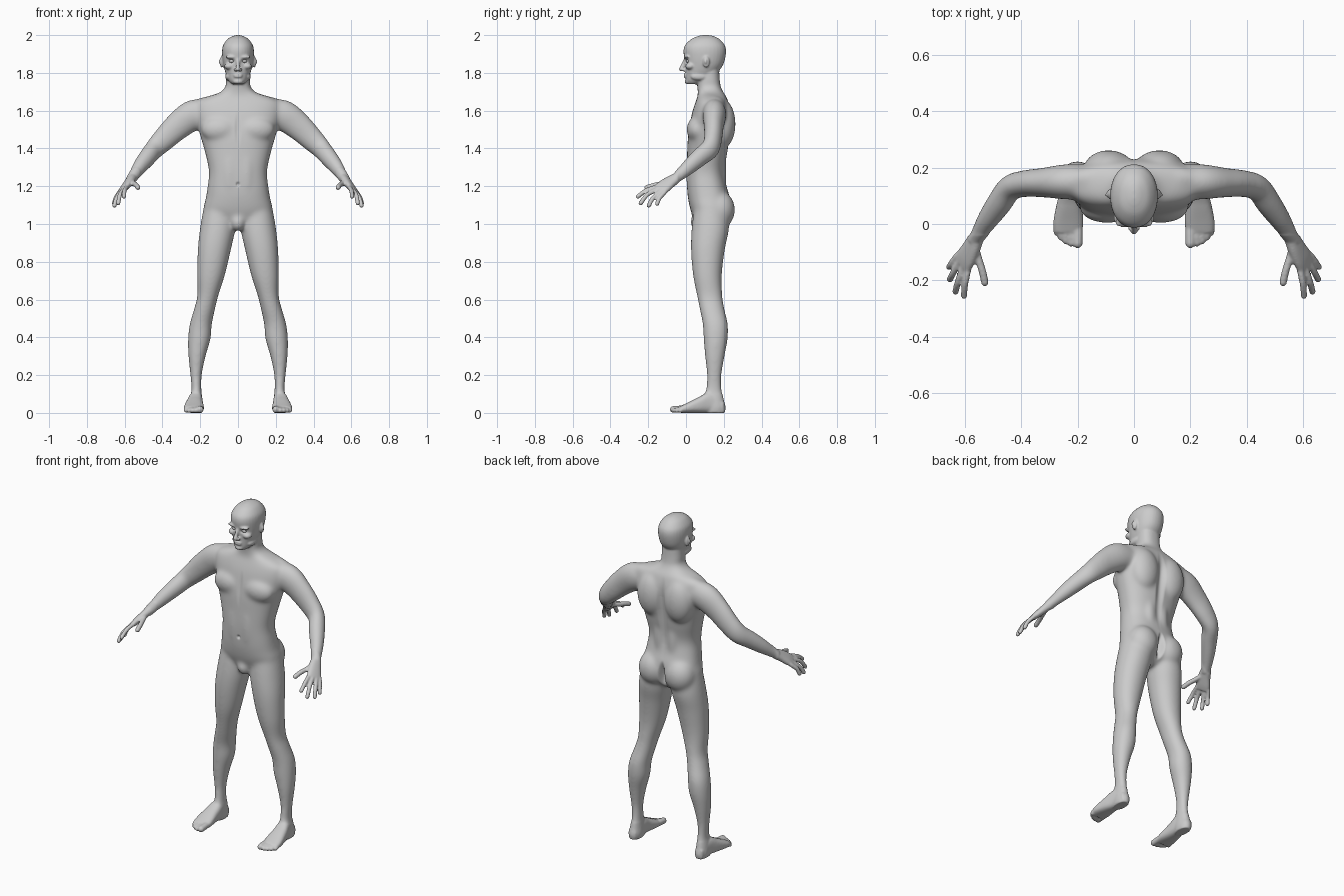
import bpy, bmesh, math
from mathutils import Vector, Matrix

cube = bpy.data.objects.get("Cube")
if cube:
    bpy.data.objects.remove(cube, do_unlink=True)

skin = bpy.data.materials.new("plain grey")
skin.use_nodes = True
skin.diffuse_color = (.6, .6, .6, 1)
skin.node_tree.nodes["Principled BSDF"].inputs["Base Color"].default_value = skin.diffuse_color

half = bmesh.new()      # parts on the left side, mirrored later
middle = bmesh.new()    # parts on the centre line


def spline(stations, steps=5):
    """Smooth curve through rows of numbers."""
    rows = [stations[0]] + list(stations) + [stations[-1]]
    out = []
    for a, b, c, d in zip(rows, rows[1:], rows[2:], rows[3:]):
        for i in range(steps):
            t = i / steps
            out.append([q + t / 2 * (r - p + t * (2 * p - 5 * q + 4 * r - s + t * (3 * (q - r) + s - p)))
                        for p, q, r, s in zip(a, b, c, d)])
    return out + [list(stations[-1])]


def sweep(bm, rings, power=2.0, sides=32):
    """Skin a row of (centre, u, v) superellipses and cap the ends."""
    loops = []
    for centre, u, v in rings:
        loop = []
        for i in range(sides):
            a = math.tau * i / sides
            c, s = math.cos(a), math.sin(a)
            loop.append(bm.verts.new(centre
                                     + u * math.copysign(abs(c) ** (2 / power), c)
                                     + v * math.copysign(abs(s) ** (2 / power), s)))
        loops.append(loop)
    for low, high in zip(loops, loops[1:]):
        for i in range(sides):
            j = (i + 1) % sides
            bm.faces.new((low[i], low[j], high[j], high[i]))
    bm.faces.new(loops[0][::-1])
    bm.faces.new(loops[-1])


def column(bm, stations, power):
    """Upright loft: rows of height, centre x, half width, front y, back y."""
    sweep(bm, [(Vector((x, (f + b) / 2, z)), Vector((w, 0, 0)), Vector((0, (b - f) / 2, 0)))
               for z, x, w, f, b in spline(stations)], power)


def ball(bm, centre, radii):
    bmesh.ops.create_uvsphere(bm, u_segments=24, v_segments=16, radius=1,
                              matrix=Matrix.Translation(centre) @ Matrix.Diagonal((*radii, 1)))


def limb(bm, stations, ref, power=2.0):
    """Tube along rows of x, y, z, radius across, radius along ref."""
    rows = spline(stations)
    points = [Vector(r[:3]) for r in rows]
    rings = []
    for i, row in enumerate(rows):
        along = (points[min(i + 1, len(rows) - 1)] - points[max(i - 1, 0)]).normalized()
        v = (ref - along * ref.dot(along)).normalized()
        rings.append((points[i], along.cross(v) * row[3], v * row[4]))
    sweep(bm, rings, power)


def digit(bm, points, r):
    """Finger or toe with a round tip."""
    limb(bm, [(*p, r, r) for p in points], Vector((.3, .1, 1)))
    ball(bm, points[-1], (r, r, r))


# Torso and neck
column(middle, [(z, 0, w, f, b) for z, w, f, b in (
    (.97, .05, .08, .17), (1.01, .12, .05, .215), (1.07, .18, .025, .235), (1.14, .17, .01, .232),
    (1.2, .161, .005, .215), (1.28, .154, .003, .203), (1.38, .175, .006, .22), (1.46, .198, .01, .23),
    (1.54, .22, .022, .235), (1.6, .23, .035, .235), (1.645, .22, .05, .225), (1.672, .17, .06, .215),
    (1.695, .1, .063, .2), (1.725, .068, .06, .185), (1.77, .063, .06, .178), (1.83, .06, .07, .175))], 2.4)
ball(middle, (0, .065, 1.01), (.04, .042, .05))

# Chest, abdomen, back and seat muscles
for centre, radii in (((.095, .058, 1.5), (.1, .055, .07)), ((.045, .045, 1.27), (.045, .045, .17)),
                      ((.09, .195, 1.53), (.09, .068, .13)), ((.042, .17, 1.27), (.042, .045, .18)),
                      ((.088, .178, 1.075), (.09, .082, .1)), ((.12, .16, 1.63), (.12, .05, .05))):
    ball(half, centre, radii)

# Head
column(middle, [(z, 0, w, f, b) for z, w, f, b in (
    (1.74, .03, .008, .07), (1.76, .05, -.002, .12), (1.8, .066, -.004, .165), (1.84, .077, -.006, .195),
    (1.88, .083, -.01, .208), (1.92, .084, -.013, .212), (1.95, .077, -.003, .203),
    (1.98, .054, .03, .175), (1.995, .026, .065, .145), (2, .008, .09, .12))], 2.15)
limb(middle, [(0, -.004, 1.872, .008, .008), (0, -.016, 1.845, .009, .009), (0, -.026, 1.82, .013, .012)],
     Vector((0, 1, 0)))
ball(middle, (0, -.025, 1.819), (.012, .013, .011))
for z in (1.781, 1.791):
    ball(middle, (0, -.002, z), (.024, .012, .006))
ball(middle, (0, .012, 1.754), (.028, .02, .014))
for centre, radii in (((.013, -.014, 1.816), (.009, .012, .008)), ((.034, .004, 1.884), (.034, .016, .009)),
                      ((.047, .022, 1.835), (.026, .026, .018)), ((.086, .107, 1.858), (.01, .018, .031)),
                      ((.052, .07, 1.78), (.016, .045, .02))):
    ball(half, centre, radii)

# Legs
column(half, (
    (1.1, .095, .085, .045, .22), (.98, .107, .094, .03, .228), (.865, .125, .088, .026, .206),
    (.73, .143, .074, .037, .19), (.62, .16, .056, .058, .193), (.55, .177, .056, .072, .204),
    (.47, .197, .059, .088, .222), (.39, .205, .06, .093, .221), (.3, .217, .046, .1, .205),
    (.2, .222, .031, .11, .189), (.125, .22, .027, .105, .19), (.07, .222, .033, .09, .2),
    (.03, .222, .036, .09, .21), (0, .222, .032, .1, .205)), 2.1)

# Feet: rows of y, centre x, half width, top height
sweep(half, [(Vector((x, y, h / 2)), Vector((w, 0, 0)), Vector((0, 0, h / 2))) for y, x, w, h in spline((
    (.2, .224, .025, .06), (.13, .224, .036, .11), (.07, .23, .045, .085),
    (.01, .233, .053, .055), (-.03, .234, .05, .036)))], 2.6)
for x, tip, r in ((.2, -.068, .018), (.223, -.068, .013), (.242, -.06, .0125), (.259, -.048, .012), (.274, -.03, .012)):
    digit(half, [(x, 0, .022), (x, tip / 2, .021), (x, tip, r)], r)

# Arms
limb(half, (
    (.16, .15, 1.59, .06, .07), (.24, .15, 1.575, .063, .082), (.32, .147, 1.517, .053, .074),
    (.39, .143, 1.45, .048, .064), (.44, .128, 1.4, .046, .056), (.478, .075, 1.355, .046, .05),
    (.52, .015, 1.302, .039, .042), (.555, -.04, 1.252, .029, .03), (.567, -.06, 1.236, .028, .026)),
    Vector((0, 0, 1)))

# Hands
across = Vector((.035, .055, -.028))
limb(half, ((.56, -.047, 1.245, .024, .028), (.577, -.085, 1.222, .022, .036),
            (.597, -.12, 1.196, .019, .042), (.611, -.143, 1.178, .014, .042)), across, 2.4)
for knuckle, bend, tip in (((.588, -.155, 1.197), (.6, -.21, 1.178), (.604, -.255, 1.145)),
                           ((.606, -.15, 1.185), (.625, -.205, 1.155), (.634, -.24, 1.11)),
                           ((.62, -.135, 1.174), (.643, -.175, 1.137), (.654, -.197, 1.097)),
                           ((.628, -.113, 1.168), (.648, -.14, 1.138), (.656, -.153, 1.107))):
    root = Vector(knuckle).lerp(Vector((.58, -.085, 1.22)), .4)
    digit(half, [root, knuckle, bend, tip], .0118)
digit(half, [(.566, -.075, 1.228), (.552, -.125, 1.215), (.538, -.17, 1.205), (.53, -.208, 1.193)], .0135)

# Mirror the side parts and join everything into one skin
source = bpy.data.meshes.new("body_parts")
half.to_mesh(source)
middle.from_mesh(source)
source.transform(Matrix.Scale(-1, 4, (1, 0, 0)))
middle.from_mesh(source)
bmesh.ops.recalc_face_normals(middle, faces=middle.faces)
middle.to_mesh(source)
body = bpy.data.objects.new("body", source)
bpy.context.collection.objects.link(body)
remesh = body.modifiers.new("Blend", 'REMESH')
remesh.mode = 'VOXEL'
remesh.voxel_size = .005
graph = bpy.context.evaluated_depsgraph_get()
blended = bpy.data.meshes.new_from_object(body.evaluated_get(graph))
body.modifiers.clear()
body.data = blended

# Soften the large masses more than the face, hands and feet
bm = bmesh.new()
bm.from_mesh(blended)
large = [v for v in bm.verts if .1 < v.co.z < 1.735 and not (abs(v.co.x) > .5 and v.co.y < -.04)]
for verts, count in ((large, 40), (bm.verts[:], 3)):
    for i in range(count):
        bmesh.ops.smooth_vert(bm, verts=verts, factor=.5, use_axis_x=True, use_axis_y=True, use_axis_z=True)


def dent(centre, radii, push):
    """Press a soft hollow on both sides."""
    for v in bm.verts:
        d = sum(((p - c) / r) ** 2 for p, c, r in zip((abs(v.co.x), v.co.y, v.co.z), centre, radii))
        if d < 1:
            amount = (1 - d) ** 2
            v.co.x += math.copysign(push[0] * amount, v.co.x)
            v.co.y += push[1] * amount


dent((.033, 0, 1.862), (.024, .04, .017), (0, .013))        # eye sockets
dent((.097, .103, 1.86), (.012, .012, .02), (-.007, 0))     # ear hollows
dent((0, -.01, 1.786), (.024, .02, .004), (0, .004))        # mouth
dent((0, 0, 1.21), (.014, .04, .016), (0, .01))             # navel
dent((0, .24, 1.42), (.035, .06, .28), (0, -.014))          # spine groove
dent((0, .24, 1.06), (.026, .07, .1), (0, -.035))           # seat cleft
dent((0, .02, 1.5), (.02, .05, .12), (0, .005))             # breastbone
for v in bm.verts:
    v.co.z = max(v.co.z, 0)
bm.to_mesh(blended)

# Eyes
eye_mesh = bpy.data.meshes.new("eyes")
eye_bm = bmesh.new()
for side in (-1, 1):
    ball(eye_bm, (side * .033, .013, 1.862), (.015, .013, .009))
eye_bm.to_mesh(eye_mesh)
eyes = bpy.data.objects.new("eyes", eye_mesh)
bpy.context.collection.objects.link(eyes)

for ob in (body, eyes):
    ob.data.materials.clear()
    ob.data.materials.append(skin)
    ob.data.polygons.foreach_set("use_smooth", [True] * len(ob.data.polygons))
    ob.data.update()
